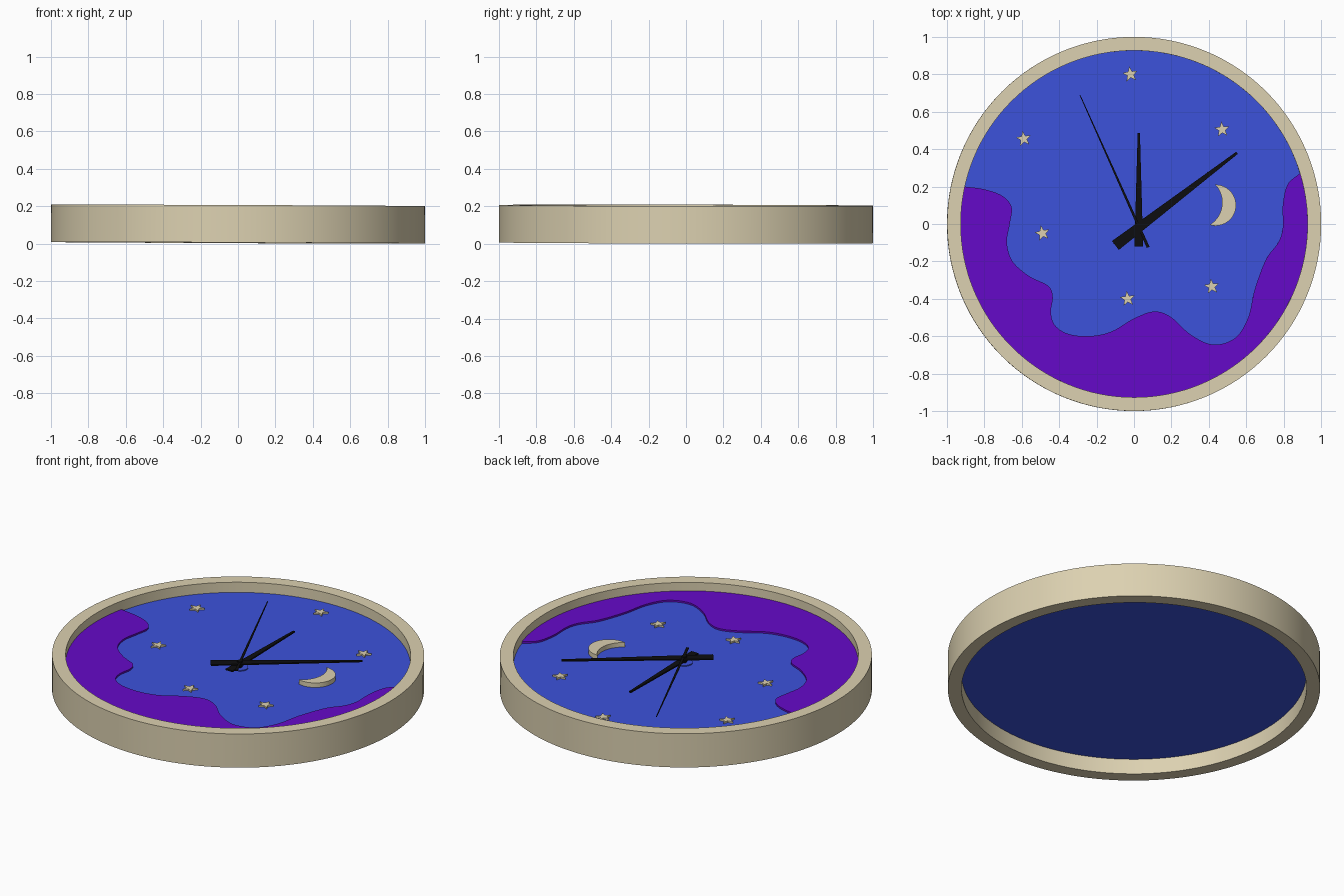
import bpy, bmesh
from math import sin, cos, pi, radians, hypot, atan2
from mathutils import Matrix, Vector

if "Cube" in bpy.data.objects:
    bpy.data.objects.remove(bpy.data.objects["Cube"])

# The whole clock leans very slightly
TILT = (Matrix.Translation((0, 0, 0.0045)) @ Matrix.Rotation(0.004, 4, 'Y')
        @ Matrix.Rotation(-0.002, 4, 'X'))
R_IN = 0.927


def material(name, rgb):
    m = bpy.data.materials.new(name)
    m.diffuse_color = (*rgb, 1)
    m.use_nodes = True
    m.node_tree.nodes["Principled BSDF"].inputs["Base Color"].default_value = m.diffuse_color
    return m


CREAM = material("cream", (0.72, 0.64, 0.44))
BLUE = material("blue", (0.045, 0.085, 0.71))
PURPLE = material("purple", (0.13, 0.003, 0.58))
BLACK = material("black", (0.004, 0.004, 0.005))


def finish(name, bm, mat, smooth=False):
    bmesh.ops.recalc_face_normals(bm, faces=bm.faces)
    bmesh.ops.transform(bm, matrix=TILT, verts=bm.verts)
    me = bpy.data.meshes.new(name)
    bm.to_mesh(me)
    bm.free()
    me.materials.append(mat)
    ob = bpy.data.objects.new(name, me)
    bpy.context.collection.objects.link(ob)
    if smooth:
        bpy.ops.object.select_all(action='DESELECT')
        ob.select_set(True)
        bpy.context.view_layer.objects.active = ob
        bpy.ops.object.shade_smooth_by_angle(angle=radians(30))
    return ob


def plate(name, outline, z0, z1, mat, smooth=False):
    """Extrude a flat outline from z0 up to z1."""
    bm = bmesh.new()
    face = bm.faces.new([bm.verts.new((x, y, z0)) for x, y in outline])
    top = bmesh.ops.extrude_face_region(bm, geom=[face], use_keep_orig=True)["geom"]
    bmesh.ops.translate(bm, vec=(0, 0, z1 - z0),
                        verts=[v for v in top if isinstance(v, bmesh.types.BMVert)])
    return finish(name, bm, mat, smooth)


def arc(cx, cy, r, a0, a1, n):
    return [(cx + r * cos(a0 + (a1 - a0) * i / n), cy + r * sin(a0 + (a1 - a0) * i / n))
            for i in range(n + 1)]


def circle(cx, cy, r, n):
    return arc(cx, cy, r, 0, 2 * pi, n)[:-1]


def spline(pts, steps=6):
    """Catmull-Rom curve through the points."""
    p = [Vector(q) for q in pts]
    p = [2 * p[0] - p[1]] + p + [2 * p[-1] - p[-2]]
    out = []
    for a, b, c, d in zip(p, p[1:], p[2:], p[3:]):
        for i in range(steps):
            t = i / steps
            out.append(tuple(0.5 * (2 * b + (c - a) * t + (2 * a - 5 * b + 4 * c - d) * t * t
                                    + (3 * b - a - 3 * c + d) * t ** 3)))
    return out + [tuple(p[-2])]


# Outer frame ring
bm = bmesh.new()
N = 128
rings = [[bm.verts.new((r * cos(2 * pi * i / N), r * sin(2 * pi * i / N), z)) for i in range(N)]
         for r, z in ((1, 0), (1, 0.2), (R_IN, 0.2), (R_IN, 0))]
for k in range(4):
    a, b = rings[k], rings[(k + 1) % 4]
    for i in range(N):
        j = (i + 1) % N
        bm.faces.new((a[i], a[j], b[j], b[i]))
finish("frame_ring", bm, CREAM, True)

# Blue dial panel
plate("dial", circle(0, 0, R_IN, N), 0.09, 0.14, BLUE, True)

# Raised purple cloud along the lower rim
wave = [(-.907, .2), (-.8, .185), (-.705, .15), (-.655, .09), (-.665, 0), (-.68, -.1),
        (-.65, -.2), (-.56, -.28), (-.46, -.33), (-.435, -.39), (-.445, -.47), (-.425, -.54),
        (-.355, -.587), (-.24, -.6), (-.12, -.575), (0, -.505), (.11, -.468), (.2, -.5),
        (.3, -.59), (.42, -.645), (.54, -.61), (.61, -.5), (.645, -.35), (.705, -.19),
        (.77, -.1), (.795, -.02), (.795, .1), (.82, .21), (.885, .27)]
a_right = atan2(.27, .885)
a_left = atan2(.2, -.907) - 2 * pi
rim = arc(0, 0, R_IN, a_right, a_left, 72)
plate("purple_cloud", spline(wave)[1:-1] + rim, 0.138, 0.15, PURPLE, True)

# Crescent moon
outer = arc(.435, .1, .11, radians(-106), radians(92), 28)
inner = arc(.33, .115, .141, radians(43), radians(-58.6), 20)
plate("moon", outer + inner, 0.138, 0.167, CREAM, True)

# Stars
stars = [(-.02, .8, 8), (.47, .505, 5), (-.59, .455, 8), (-.49, -.05, 12),
         (-.035, -.4, 6), (.415, -.335, 6)]
for k, (x, y, turn) in enumerate(stars):
    pts = []
    for i in range(10):
        r = 0.018 if i % 2 else 0.043
        t = radians(90 + turn + 36 * i)
        pts.append((x + r * cos(t), y + r * sin(t)))
    plate(f"star_{k + 1}", pts, 0.138, 0.15, CREAM)

# Hub boss and spindle
HUB = (.025, -.02)
plate("hub_boss", circle(*HUB, .045, 32), 0.138, 0.146, BLUE, True)
plate("hub_spindle", circle(*HUB, .014, 20), 0.14, 0.182, BLACK, True)


# Tapered hands, wide at the tail
def hand(name, tail, tip, w_tail, w_tip, z0, z1):
    dx, dy = tip[0] - tail[0], tip[1] - tail[1]
    d = hypot(dx, dy)
    nx, ny = -dy / d, dx / d
    pts = [(p[0] + s * w / 2 * nx, p[1] + s * w / 2 * ny)
           for p, w, s in ((tail, w_tail, -1), (tip, w_tip, -1), (tip, w_tip, 1), (tail, w_tail, 1))]
    plate(name, pts, z0, z1, BLACK)


hand("hour_hand", (.025, -.12), (.025, .487), .046, .012, 0.158, 0.166)
hand("minute_hand", (-.1, -.115), (.55, .38), .06, .014, 0.167, 0.174)
hand("second_hand", (.075, -.125), (-.29, .69), .016, .004, 0.175, 0.179)
